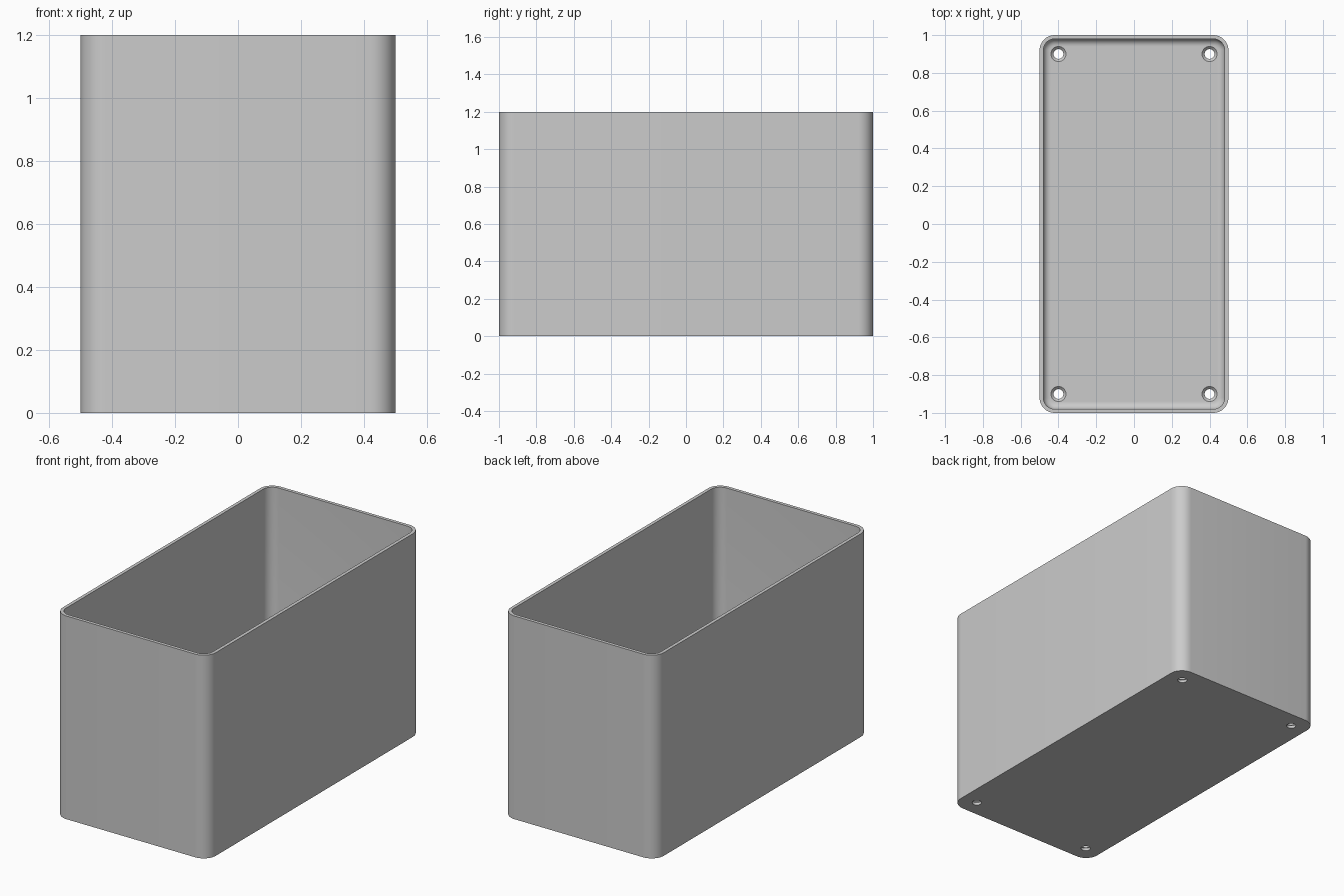
import bpy
import bmesh
import math

WIDTH, LENGTH, HEIGHT = 1.0, 2.0, 1.2
WALL, FLOOR, CORNER, FILLET = 0.02, 0.03, 0.08, 0.038

cube = bpy.data.objects.get("Cube")
if cube:
    bpy.data.objects.remove(cube, do_unlink=True)

grey = bpy.data.materials.new("plain grey")
grey.use_nodes = True
colour = (0.6, 0.6, 0.6, 1)
grey.diffuse_color = colour
grey.node_tree.nodes["Principled BSDF"].inputs["Base Color"].default_value = colour


def rounded_ring(bm, inset, z, steps=10):
    """Rounded rectangle of vertices, inset from the outer outline."""
    r = CORNER - inset
    verts = []
    for quarter, (sx, sy) in enumerate([(1, 1), (-1, 1), (-1, -1), (1, -1)]):
        cx, cy = sx * (WIDTH / 2 - CORNER), sy * (LENGTH / 2 - CORNER)
        for i in range(steps + 1):
            a = (quarter + i / steps) * math.pi / 2
            verts.append(bm.verts.new((cx + r * math.cos(a), cy + r * math.sin(a), z)))
    return verts


def circle_ring(bm, x, y, r, z, sides=32):
    angles = [2 * math.pi * i / sides for i in range(sides)]
    return [bm.verts.new((x + r * math.cos(a), y + r * math.sin(a), z)) for a in angles]


def skin(bm, rings):
    """Bridge successive rings and cap both ends."""
    for low, high in zip(rings, rings[1:]):
        n = len(low)
        for i in range(n):
            j = (i + 1) % n
            bm.faces.new((low[i], low[j], high[j], high[i]))
    bm.faces.new(rings[0][::-1])
    bm.faces.new(rings[-1])


def finish(bm, name):
    bmesh.ops.recalc_face_normals(bm, faces=bm.faces)
    mesh = bpy.data.meshes.new(name)
    bm.to_mesh(mesh)
    bm.free()
    obj = bpy.data.objects.new(name, mesh)
    bpy.context.collection.objects.link(obj)
    mesh.materials.append(grey)
    return obj


# Open box: outer wall, rim, inner wall, filleted floor
bm = bmesh.new()
section = [(0, 0), (0, HEIGHT), (WALL, HEIGHT)]
for i in range(9):
    a = i / 8 * math.pi / 2
    section.append((WALL + FILLET * (1 - math.cos(a)), FLOOR + FILLET * (1 - math.sin(a))))
skin(bm, [rounded_ring(bm, inset, z) for inset, z in section])
box = finish(bm, "open_box")

# Countersunk screw holes in the floor corners
bm = bmesh.new()
hole = [(0.026, -0.05), (0.026, FLOOR - 0.014), (0.04, FLOOR), (0.04, FLOOR + 0.02)]
for x in (-0.4, 0.4):
    for y in (-0.9, 0.9):
        skin(bm, [circle_ring(bm, x, y, r, z) for r, z in hole])
cutter = finish(bm, "screw_hole_cutter")
cutter.hide_render = True

cut = box.modifiers.new("screw_holes", "BOOLEAN")
cut.operation = "DIFFERENCE"
cut.solver = "EXACT"
cut.object = cutter
bpy.ops.object.select_all(action="DESELECT")
bpy.context.view_layer.objects.active = box
box.select_set(True)
bpy.ops.object.modifier_apply(modifier=cut.name)
bpy.data.objects.remove(cutter, do_unlink=True)

bpy.ops.object.shade_smooth_by_angle(angle=math.radians(30))
